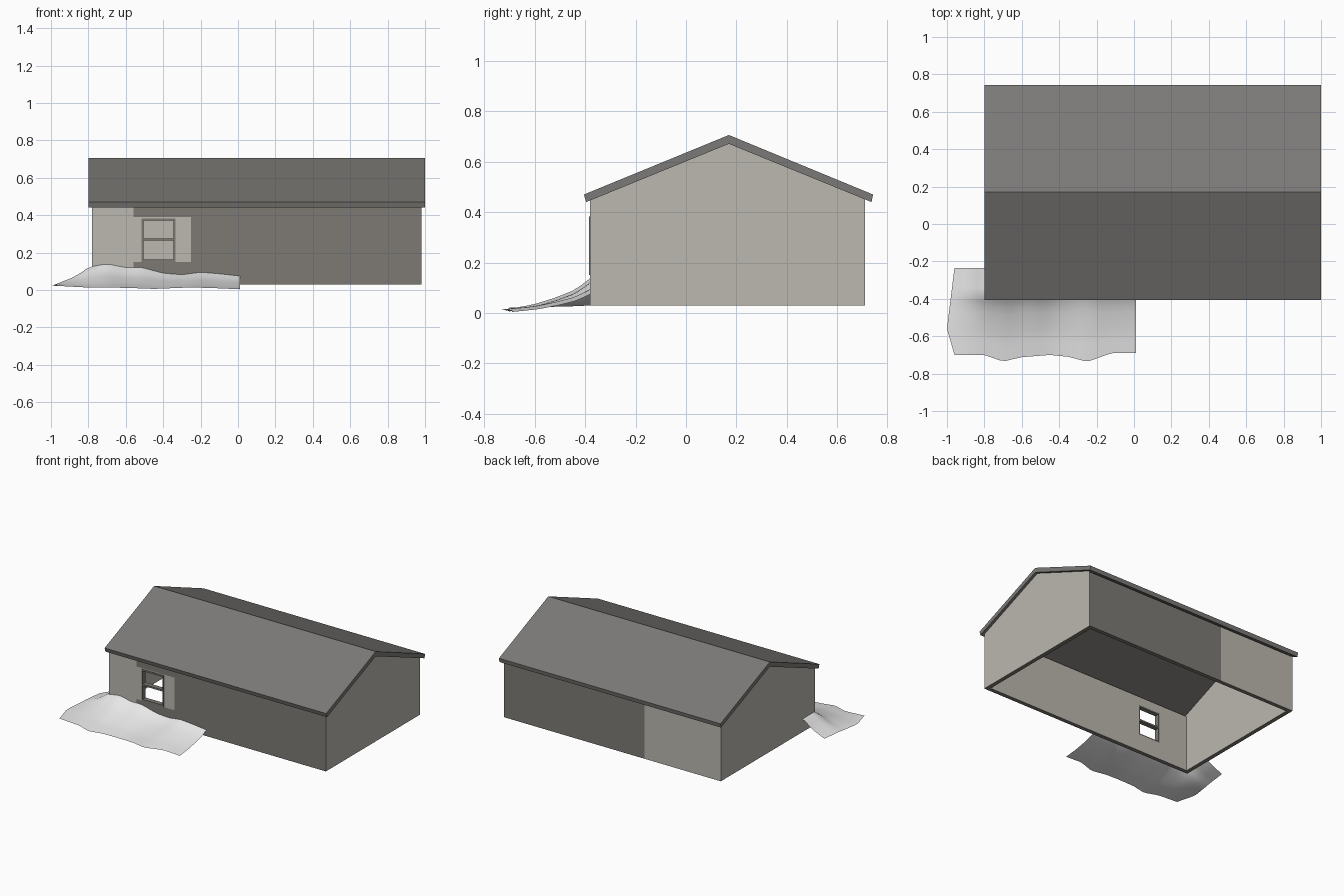
import bpy, bmesh, math
from mathutils import Vector

if "Cube" in bpy.data.objects:
    bpy.data.objects.remove(bpy.data.objects["Cube"])


def material(name, rgb):
    m = bpy.data.materials.new(name)
    m.diffuse_color = (*rgb, 1)
    m.use_nodes = True
    m.node_tree.nodes["Principled BSDF"].inputs["Base Color"].default_value = m.diffuse_color
    return m


LIGHT = material("light beige wall", (0.50, 0.48, 0.43))
DARK = material("dark grey wall", (0.205, 0.195, 0.175))
ROOF = material("roof grey", (0.20, 0.195, 0.185))
SNOW = material("snow white", (0.80, 0.80, 0.80))


def finish(bm, name, mats):
    me = bpy.data.meshes.new(name)
    bm.to_mesh(me)
    bm.free()
    for m in mats:
        me.materials.append(m)
    ob = bpy.data.objects.new(name, me)
    bpy.context.collection.objects.link(ob)
    return ob


def face(bm, pts, mat, normal):
    """Polygon turned to face along the given normal."""
    f = bm.faces.new([bm.verts.new(p) for p in pts])
    f.normal_update()
    if f.normal.dot(Vector(normal)) < 0:
        f.normal_flip()
    f.material_index = mat


def box(bm, lo, hi):
    r = bmesh.ops.create_cube(bm, size=1)
    for v in r["verts"]:
        v.co = Vector([lo[i] + (v.co[i] + 0.5) * (hi[i] - lo[i]) for i in range(3)])


X0, X1, Y0, Y1, Z0, ZE = -0.78, 0.98, -0.38, 0.71, 0.03, 0.44
YM, PITCH, T = 0.17, 0.41, 0.03
WX0, WX1, WZ0, WZ1 = -0.515, -0.335, 0.155, 0.38   # window opening


def under_roof(y):
    return 0.672 - abs(y - YM) * PITCH


# House walls: a hollow shell, open below
bm = bmesh.new()
xs = [X0, -0.56, WX0, WX1, -0.25, X1]
zs = [Z0, 0.15, WZ0, WZ1, 0.39, ZE + 0.004]
for xa, xb in zip(xs, xs[1:]):
    for za, zb in zip(zs, zs[1:]):
        xm, zm = (xa + xb) / 2, (za + zb) / 2
        if WX0 < xm < WX1 and WZ0 < zm < WZ1:
            continue
        near_window = xm < -0.25 and 0.15 < zm < 0.39
        outer = 0 if xm < -0.56 or near_window else 1
        for y, mat, n in ((Y0, outer, -1), (Y0 + T, 0, 1)):
            face(bm, [(xa, y, za), (xb, y, za), (xb, y, zb), (xa, y, zb)], mat, (0, n, 0))
# back wall in two colours, plus its inner side
for xa, xb, y, mat, n in ((X0, -0.16, Y1, 0, 1), (-0.16, X1, Y1, 1, 1), (X0, X1, Y1 - T, 0, -1)):
    face(bm, [(xa, y, Z0), (xb, y, Z0), (xb, y, ZE + 0.004), (xa, y, ZE + 0.004)], mat, (0, n, 0))
# gable ends
for x, n in ((X0, -1), (X0 + T, 1), (X1 - T, -1), (X1, 1)):
    face(bm, [(x, Y0, Z0), (x, Y1, Z0), (x, Y1, under_roof(Y1)), (x, YM, under_roof(YM)),
              (x, Y0, under_roof(Y0))], 0, (n, 0, 0))
# bottom rim
for a, b, c, d in ((X0, X1, Y0, Y0 + T), (X0, X1, Y1 - T, Y1),
                   (X0, X0 + T, Y0 + T, Y1 - T), (X1 - T, X1, Y0 + T, Y1 - T)):
    face(bm, [(a, c, Z0), (b, c, Z0), (b, d, Z0), (a, d, Z0)], 1, (0, 0, -1))
finish(bm, "house_walls", [LIGHT, DARK])

# Window frame with a middle rail
bm = bmesh.new()
W = 0.009
ya, yb = Y0 - 0.004, Y0 + T
for a, b, c, d in ((WX0, WX0 + W, WZ0, WZ1), (WX1 - W, WX1, WZ0, WZ1),
                   (WX0, WX1, WZ0 - 0.004, WZ0 + W), (WX0, WX1, WZ1 - W, WZ1 + 0.003),
                   (WX0, WX1, 0.264, 0.276)):
    box(bm, (a, ya, c), (b, yb, d))
finish(bm, "window_frame", [DARK])

# Roof: chevron profile extruded along x
bm = bmesh.new()
prof = [(-0.405, 0.470), (YM, 0.706), (0.742, 0.470), (0.736, 0.440), (YM, 0.671), (-0.396, 0.440)]
rings = [[bm.verts.new((x, y, z)) for y, z in prof] for x in (-0.80, 1.0)]
for i in range(6):
    j = (i + 1) % 6
    bm.faces.new([rings[0][i], rings[0][j], rings[1][j], rings[1][i]])
for r in rings:
    bm.faces.new([r[0], r[1], r[4], r[5]])
    bm.faces.new([r[1], r[2], r[3], r[4]])
bmesh.ops.recalc_face_normals(bm, faces=bm.faces)
finish(bm, "roof", [ROOF])


# Snow drift: thin sheet sloping down from the wall and round the corner
def interp(pts, x):
    for (a, p), (b, q) in zip(pts, pts[1:]):
        if x <= b:
            t = max(0, (x - a) / (b - a))
            return p + (q - p) * t
    return pts[-1][1]


CREST = [(-1, .03), (-.9, .065), (-.85, .09), (-.8, .122), (-.7, .14), (-.6, .12), (-.52, .122),
         (-.4, .09), (-.3, .082), (-.2, .095), (-.1, .087), (.01, .075)]
FRONT = [(-1, -.70), (-.8, -.70), (-.7, -.735), (-.6, -.712), (-.45, -.70), (-.35, -.71),
         (-.25, -.737), (-.12, -.69), (.01, -.69)]
TOE = [(-1, .022), (-.8, .013), (-.6, .012), (-.45, .006), (-.25, .014), (-.12, .01), (.01, .004)]
FALL = [(0, 1), (.08, .82), (.2, .6), (.4, .38), (.65, .16), (1, 0)]
LEFT = [(-.735, -.96), (-.70, -.96), (-.56, -1.0), (-.235, -.96)]
bm = bmesh.new()
NL, NR, NB, NF = 7, 26, 4, 10
grid = {}
for i in range(NL + NR + 1):
    for j in range(NB + NF + 1):
        if i > NL and j < NB:
            continue                      # keep the sheet out of the house
        x = X0 - 0.22 * (NL - i) / NL if i < NL else X0 + 0.79 * (i - NL) / NR
        t = max(0, (j - NB) / NF)
        y = Y0 + (interp(FRONT, x) - Y0) * t if j >= NB else -0.235 + (Y0 + 0.235) * j / NB
        z = interp(TOE, x) + (interp(CREST, x) - interp(TOE, x)) * interp(FALL, t)
        if i < NL:                        # bowed left edge
            x = X0 + (interp(LEFT, y) - X0) * (NL - i) / NL
        grid[i, j] = bm.verts.new((x, y, z))
for i, j in list(grid):
    q = [(i, j), (i, j + 1), (i + 1, j + 1), (i + 1, j)]
    if all(k in grid for k in q):
        f = bm.faces.new([grid[k] for k in q])
        f.smooth = True
finish(bm, "snow_drift", [SNOW])
